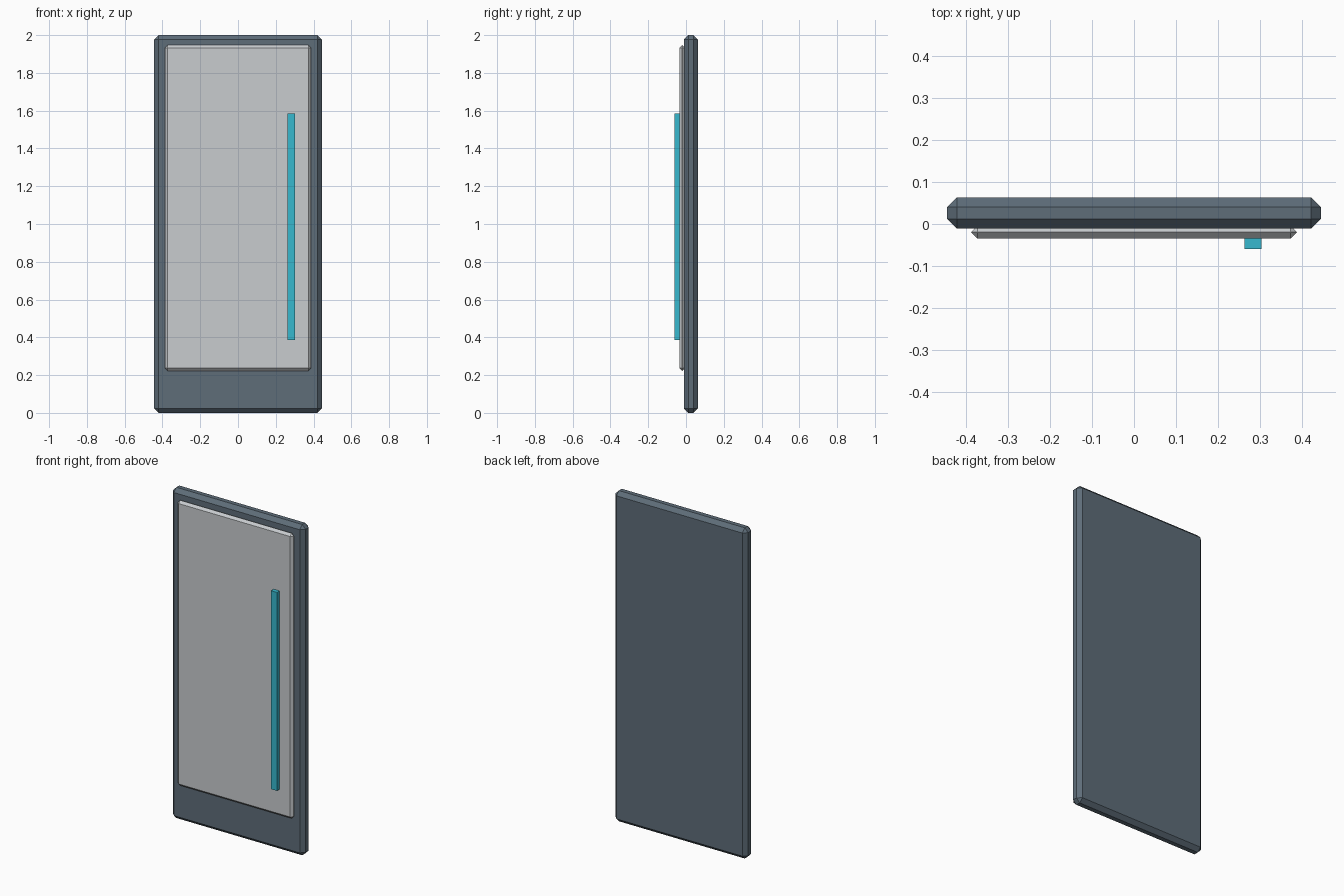
import bpy
import bmesh
from mathutils import Vector

if "Cube" in bpy.data.objects:
    bpy.data.objects.remove(bpy.data.objects["Cube"])


def material(name, rgb):
    mat = bpy.data.materials.new(name)
    mat.diffuse_color = (*rgb, 1.0)
    mat.use_nodes = True
    mat.node_tree.nodes["Principled BSDF"].inputs["Base Color"].default_value = mat.diffuse_color
    return mat


def box(name, low, high, mat, chamfer=0.0):
    """Box between two corners, with optional single-cut chamfered edges."""
    low, high = Vector(low), Vector(high)
    bm = bmesh.new()
    bmesh.ops.create_cube(bm, size=1)
    bmesh.ops.scale(bm, vec=high - low, verts=bm.verts)
    if chamfer:
        bmesh.ops.bevel(bm, geom=bm.edges[:], offset=chamfer, segments=1,
                        profile=0.5, affect='EDGES')
    mesh = bpy.data.meshes.new(name)
    bm.to_mesh(mesh)
    bm.free()
    mesh.materials.append(mat)
    obj = bpy.data.objects.new(name, mesh)
    obj.location = (low + high) / 2
    bpy.context.collection.objects.link(obj)
    return obj


slate = material("slate_grey", (0.112, 0.153, 0.191))
silver = material("light_grey", (0.578, 0.604, 0.624))
cyan = material("cyan", (0.038, 0.485, 0.624))

# Door slab with chamfered edges
box("door_slab", (-0.444, -0.011, 0), (0.444, 0.063, 2), slate, 0.023)
# Raised front panel, set slightly into the slab
box("front_panel", (-0.387, -0.035, 0.222), (0.387, -0.005, 1.947), silver, 0.0145)
# Vertical handle bar, seated on the panel
box("handle_bar", (0.263, -0.06, 0.385), (0.303, -0.033, 1.585), cyan)
